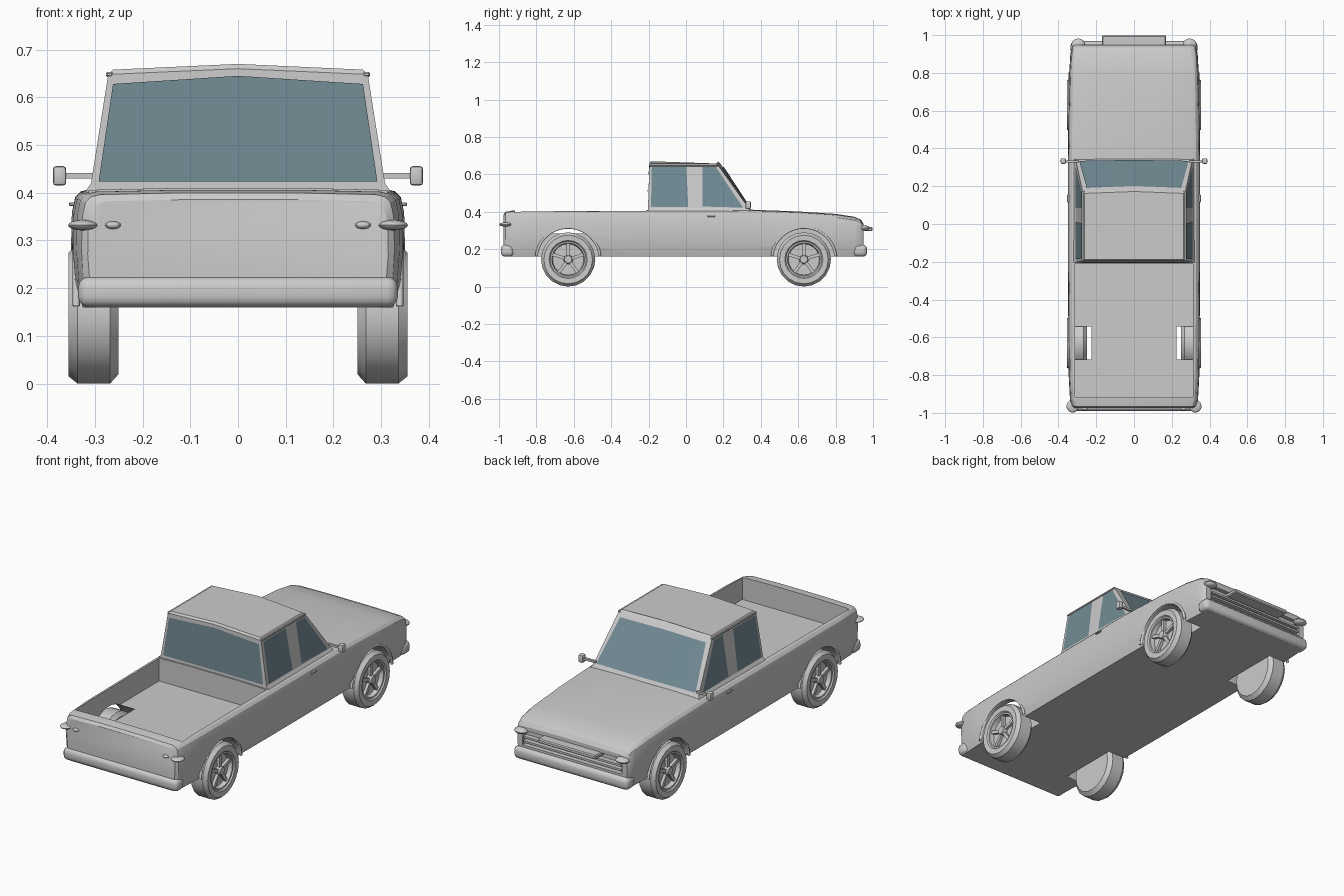
import bpy, bmesh, math
from mathutils import Vector, Matrix

if "Cube" in bpy.data.objects:
    bpy.data.objects.remove(bpy.data.objects["Cube"])

glass = bpy.data.materials.new("window_glass")
glass.diffuse_color = (0.17, 0.26, 0.30, 1)
glass.use_nodes = True
glass.node_tree.nodes["Principled BSDF"].inputs["Base Color"].default_value = glass.diffuse_color


def finish(name, bm, angle=35, mat=None):
    bmesh.ops.recalc_face_normals(bm, faces=bm.faces)
    me = bpy.data.meshes.new(name)
    bm.to_mesh(me)
    bm.free()
    ob = bpy.data.objects.new(name, me)
    bpy.context.collection.objects.link(ob)
    if mat:
        me.materials.append(mat)
    smooth(ob, angle)
    return ob


def smooth(ob, angle):
    bpy.ops.object.select_all(action='DESELECT')
    ob.select_set(True)
    bpy.context.view_layer.objects.active = ob
    bpy.ops.object.shade_smooth_by_angle(angle=math.radians(angle))


def loft(name, rings, angle=35):
    bm = bmesh.new()
    rows = [[bm.verts.new(p) for p in r] for r in rings]
    n = len(rows[0])
    for a, b in zip(rows, rows[1:]):
        for i in range(n):
            bm.faces.new((a[i], a[(i + 1) % n], b[(i + 1) % n], b[i]))
    bm.faces.new(rows[0])
    bm.faces.new(rows[-1])
    return finish(name, bm, angle)


def box(name, lo, hi, bevel=0.0, seg=2):
    bm = bmesh.new()
    bmesh.ops.create_cube(bm, size=1)
    for v in bm.verts:
        v.co = [l + (c + 0.5) * (h - l) for l, h, c in zip(lo, hi, v.co)]
    if bevel:
        bmesh.ops.bevel(bm, geom=bm.edges[:], offset=bevel, segments=seg,
                        profile=0.5, affect='EDGES')
    return finish(name, bm)


def cylinder_x(name, x0, x1, y, z, r, seg=32):
    bm = bmesh.new()
    bmesh.ops.create_cone(bm, cap_ends=True, segments=seg, radius1=r, radius2=r, depth=x1 - x0,
                          matrix=Matrix.Translation(((x0 + x1) / 2, y, z)) @ Matrix.Rotation(math.pi / 2, 4, 'Y'))
    return finish(name, bm)


def cut(target, cutter):
    m = target.modifiers.new("cut", 'BOOLEAN')
    m.operation, m.solver, m.object = 'DIFFERENCE', 'EXACT', cutter
    bpy.context.view_layer.objects.active = target
    bpy.ops.object.modifier_apply(modifier=m.name)
    bpy.data.objects.remove(cutter)


def panel(name, points):
    bm = bmesh.new()
    n = len(points) // 2          # top row then bottom row
    vs = [bm.verts.new(p) for p in points]
    for i in range(n - 1):
        bm.faces.new((vs[i], vs[i + 1], vs[n + i + 1], vs[n + i]))
    return finish(name, bm, 35, glass)


# Body: cross-section lofted along the length
section = [(0.94, 0), (0.985, 0.22), (1, 0.5), (0.995, 0.8), (0.975, 0.93), (0.94, 0.98), (0.88, 1.0), (0.4, 1.015)]
stations = [(-0.975, 0.315, 0.382), (-0.965, 0.328, 0.396), (-0.93, 0.339, 0.402), (-0.8, 0.346, 0.404),
            (-0.2, 0.35, 0.406), (0.33, 0.35, 0.408), (0.6, 0.347, 0.398), (0.8, 0.343, 0.385),
            (0.9, 0.337, 0.370), (0.935, 0.33, 0.355), (0.948, 0.32, 0.335)]
rings = []
for y, w, top in stations:
    half = [(w * fx, 0.16 + fz * (top - 0.16)) for fx, fz in section]
    rings.append([(x, y, z) for x, z in half] + [(-x, y, z) for x, z in reversed(half)])
body = loft("body", rings)
cut(body, box("bed_cutter", (-0.312, -0.915, 0.285), (0.312, -0.212, 0.6)))
cut(body, box("grille_cutter", (-0.29, 0.925, 0.235), (0.29, 1.1, 0.315)))
for y in (-0.63, 0.63):
    for s in (-1, 1):
        a, b = sorted((s * 0.225, s * 0.5))
        cut(body, cylinder_x("arch_cutter", a, b, y, 0.145, 0.166))
smooth(body, 30)

# Cab shell with a slightly peaked roof
def cab_ring(w, yr, yf, z, peak, bow):
    return [(-w, yr, z), (0, yr, z + peak), (w, yr, z), (w, yf, z), (0, yf + bow, z + peak), (-w, yf, z)]

loft("cab", [cab_ring(0.325, -0.205, 0.35, 0.395, 0, 0.005), cab_ring(0.308, -0.203, 0.335, 0.42, 0, 0.005),
             cab_ring(0.272, -0.196, 0.172, 0.648, 0.012, 0.01),
             cab_ring(0.262, -0.188, 0.162, 0.658, 0.012, 0.01)], 25)
# Roof gutter strips
for s in (-1, 1):
    a, b = sorted((s * 0.262, s * 0.277))
    box("roof_gutter", (a, -0.197, 0.643), (b, 0.175, 0.653), 0.003, 1)

# Windows
panel("rear_window", [(-0.262, -0.201, 0.628), (0, -0.201, 0.645), (0.262, -0.201, 0.628),
                      (-0.292, -0.207, 0.424), (0, -0.207, 0.424), (0.292, -0.207, 0.424)])

def shield(x, z, bow):            # point just outside the windshield plane
    y = 0.335 + (z - 0.42) / 0.228 * (0.172 - 0.335)
    return (x, y + 0.005 + bow, z + 0.002)

panel("windshield", [shield(-0.25, 0.628, 0), shield(0, 0.638, 0.018), shield(0.25, 0.628, 0),
                     shield(-0.29, 0.428, 0), shield(0, 0.428, 0.005), shield(0.29, 0.428, 0)])
for s in (-1, 1):
    def side(y, z):
        return (s * (0.311 - (z - 0.42) / 0.228 * 0.036), y, z)
    panel("rear_side_window", [side(-0.183, 0.638), side(0.002, 0.638), side(-0.187, 0.425), side(0.012, 0.425)])
    panel("door_window", [side(0.088, 0.638), side(0.16, 0.638), side(0.088, 0.428), side(0.305, 0.422)])

# Bumpers
box("rear_bumper", (-0.335, -0.99, 0.16), (0.335, -0.92, 0.224), 0.022, 3)
box("front_bumper", (-0.335, 0.895, 0.16), (0.335, 0.968, 0.224), 0.022, 3)

# Grille bars and centre plate
box("grille_plate", (-0.17, 0.92, 0.296), (0.17, 0.998, 0.318), 0.005, 1)
for z in (0.25, 0.273):
    box("grille_bar", (-0.285, 0.92, z), (0.285, 0.95, z + 0.01))


def lamp(name, centre, size):     # flattened ellipsoid lens
    bm = bmesh.new()
    bmesh.ops.create_uvsphere(bm, u_segments=14, v_segments=8, radius=1,
                              matrix=Matrix.Translation(centre) @ Matrix.Diagonal((*size, 1)))
    finish(name, bm)


wheel_profile = [(0.25, 0), (0.25, 0.125), (0.268, 0.145), (0.336, 0.145), (0.355, 0.13), (0.354, 0.102),
                 (0.347, 0.096), (0.347, 0.088), (0.325, 0.083), (0.325, 0)]


def wheel(s, yc, name):
    # Tyre and rim: lathed profile
    bm = bmesh.new()
    vs = [bm.verts.new((x, 0, r)) for x, r in wheel_profile]
    es = [bm.edges.new(p) for p in zip(vs, vs[1:])]
    bmesh.ops.spin(bm, geom=vs + es, cent=(0, 0, 0), axis=(1, 0, 0), angle=math.tau, steps=20)
    bmesh.ops.remove_doubles(bm, verts=bm.verts, dist=1e-4)
    # Spokes and hub
    for i in range(5):
        rot = Matrix.Rotation(math.tau * i / 5, 4, 'X')
        bmesh.ops.create_cube(bm, size=1, matrix=rot @ Matrix.Translation((0.331, 0, 0.05))
                              @ Matrix.Diagonal((0.018, 0.017, 0.076, 1)))
    bmesh.ops.create_cone(bm, cap_ends=True, segments=12, radius1=0.027, radius2=0.02, depth=0.03,
                          matrix=Matrix.Translation((0.335, 0, 0)) @ Matrix.Rotation(math.pi / 2, 4, 'Y'))
    for v in bm.verts:
        v.co = Vector((s * v.co.x, v.co.y + yc, v.co.z + 0.145))
    finish(name, bm, 30)


for s in (-1, 1):
    # Tail lamps and headlamps
    lamp("tail_lamp", (s * 0.325, -0.965, 0.332), (0.032, 0.034, 0.011))
    lamp("reverse_lamp", (s * 0.262, -0.975, 0.332), (0.017, 0.012, 0.008))
    lamp("headlamp", (s * 0.295, 0.95, 0.312), (0.036, 0.032, 0.016))
    # Wing mirrors
    a, b = sorted((s * 0.36, s * 0.388))
    box("mirror_head", (a, 0.318, 0.415), (b, 0.348, 0.456), 0.007)
    a, b = sorted((s * 0.295, s * 0.365))
    box("mirror_arm", (a, 0.325, 0.43), (b, 0.337, 0.441))
    # Door handles
    a, b = sorted((s * 0.335, s * 0.354))
    box("door_handle", (a, 0.115, 0.372), (b, 0.155, 0.38), 0.002, 1)
    for yc, label in ((-0.63, "rear"), (0.63, "front")):
        wheel(s, yc, label + "_wheel")
        # Wheel arch lip
        cu = bpy.data.curves.new(label + "_arch_lip", 'CURVE')
        cu.dimensions, cu.bevel_depth, cu.bevel_resolution = '3D', 0.008, 1
        sp = cu.splines.new('POLY')
        sp.points.add(20)
        for i, p in enumerate(sp.points):
            t = math.radians(6 + 168 * i / 20)
            p.co = (s * 0.339, yc + 0.171 * math.cos(t), 0.145 + 0.171 * math.sin(t), 1)
        bpy.context.collection.objects.link(bpy.data.objects.new(label + "_arch_lip", cu))
